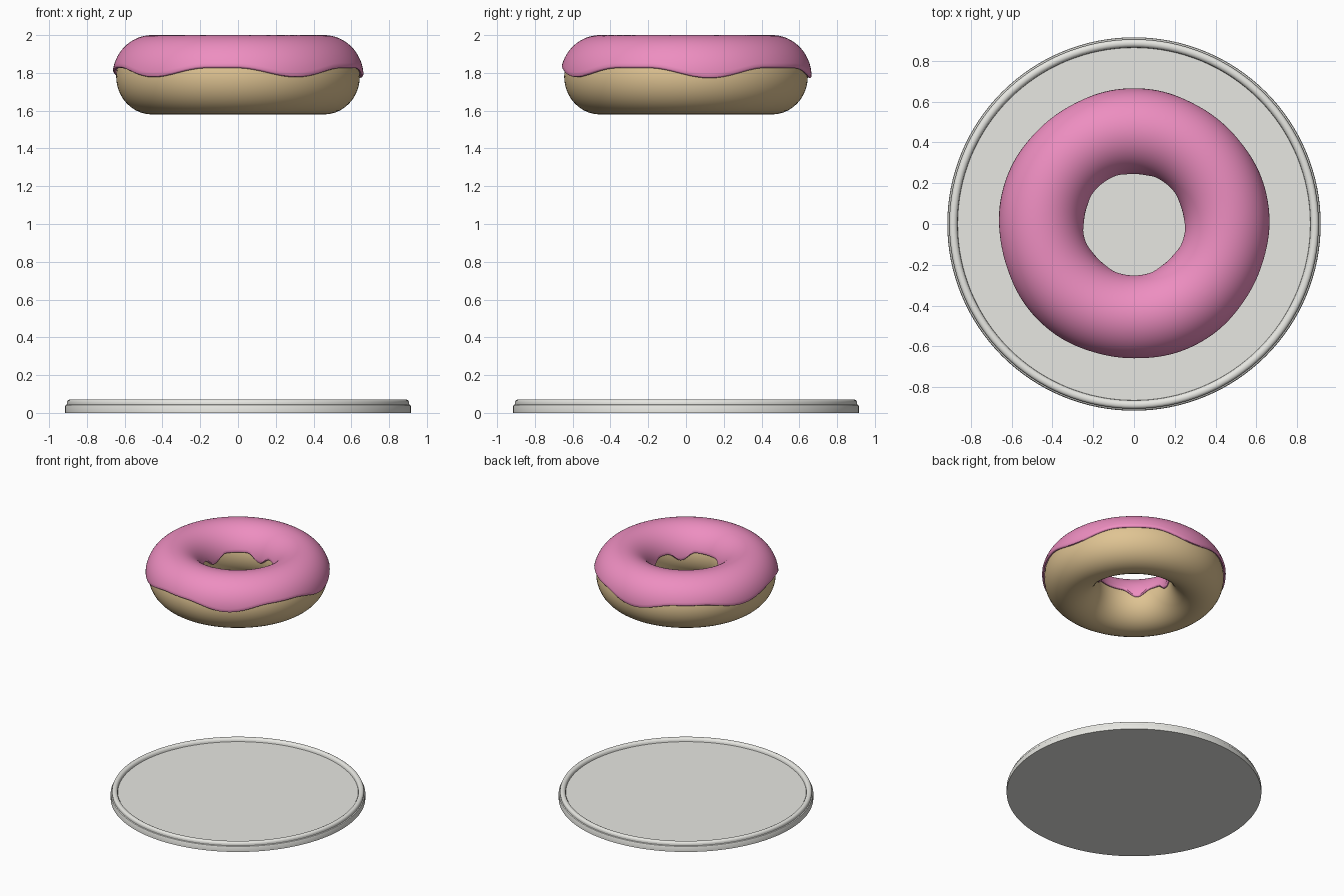
import bpy, bmesh
from math import sin, cos, pi, radians, degrees

if "Cube" in bpy.data.objects:
    bpy.data.objects.remove(bpy.data.objects["Cube"])

RING, RW, RH, ZC = 0.455, 0.19, 0.20, 1.78   # doughnut ring radius, section half sizes, height


def finish(obj, colour, angle=40):
    mat = bpy.data.materials.new(obj.name + "_colour")
    mat.diffuse_color = (*colour, 1)
    mat.use_nodes = True
    mat.node_tree.nodes["Principled BSDF"].inputs["Base Color"].default_value = mat.diffuse_color
    obj.data.materials.append(mat)
    bpy.ops.object.select_all(action='DESELECT')
    obj.select_set(True)
    bpy.context.view_layer.objects.active = obj
    bpy.ops.object.shade_smooth_by_angle(angle=radians(angle))


def sweep(name, section, steps, closed, colour):
    """Revolve section(theta) -> [(radius, z), ...] around the z axis."""
    bm = bmesh.new()
    loops = []
    for i in range(steps):
        t = 2 * pi * i / steps
        loops.append([bm.verts.new((r * cos(t), r * sin(t), z)) for r, z in section(t)])
    n = len(loops[0])
    for i in range(steps):
        a, b = loops[i], loops[(i + 1) % steps]
        for j in range(n if closed else n - 1):
            k = (j + 1) % n
            bm.faces.new((a[j], b[j], b[k], a[k]))
    if not closed:  # cap both ends with discs
        bm.faces.new([l[0] for l in loops])
        bm.faces.new([l[-1] for l in loops])
    bmesh.ops.recalc_face_normals(bm, faces=bm.faces)
    mesh = bpy.data.meshes.new(name)
    bm.to_mesh(mesh)
    bm.free()
    obj = bpy.data.objects.new(name, mesh)
    bpy.context.collection.objects.link(obj)
    finish(obj, colour)
    return obj


# Plate with a stepped, rounded rim
plate_profile = [(0.915, 0), (0.915, 0.036), (0.912, 0.042), (0.905, 0.045),
                 (0.905, 0.058), (0.901, 0.066), (0.893, 0.071), (0.880, 0.071),
                 (0.871, 0.066), (0.866, 0.058), (0.864, 0.045)]
sweep("plate", lambda t: plate_profile, 128, False, (0.8, 0.8, 0.76))


def shell(phi, offset):
    return RING + (RW + offset) * cos(phi), ZC + (RH + offset) * sin(phi)


# Dough ring
sweep("dough", lambda t: [shell(2 * pi * j / 40, 0) for j in range(40)],
      96, True, (0.74, 0.55, 0.29))


# Icing: a thick cap over the dough, with drips (angle, strength) on both edges
OUTER = [(11, 1.1), (90, 1.1), (163, 0.9), (227, 1.0), (298, 1.0)]
INNER = [(15, 0.8), (87, 1.0), (168, 1.0), (225, 1.0), (313, 1.0)]


def drip(t, drips, half_width):
    total = 0
    for centre, strength in drips:
        d = abs((degrees(t) - centre + 180) % 360 - 180)
        if d < half_width:
            total += strength * 0.5 * (1 + cos(pi * d / half_width))
    return total


def icing_section(t):
    out, inn = drip(t, OUTER, 29), drip(t, INNER, 24)
    start = radians(15 - 13.5 * out)
    end = radians(165 + 16 * inn)
    n = 36
    top = [shell(start + (end - start) * j / n, 0.02) for j in range(n + 1)]
    under = [shell(end - (end - start) * j / n, -0.004) for j in range(n + 1)]
    lip = 0.04
    return (top + [shell(end + lip * 0.7, 0.016), shell(end + lip, 0.008)] + under
            + [shell(start - lip, 0.008), shell(start - lip * 0.7, 0.016)])


sweep("icing", icing_section, 144, True, (0.85, 0.27, 0.53))
